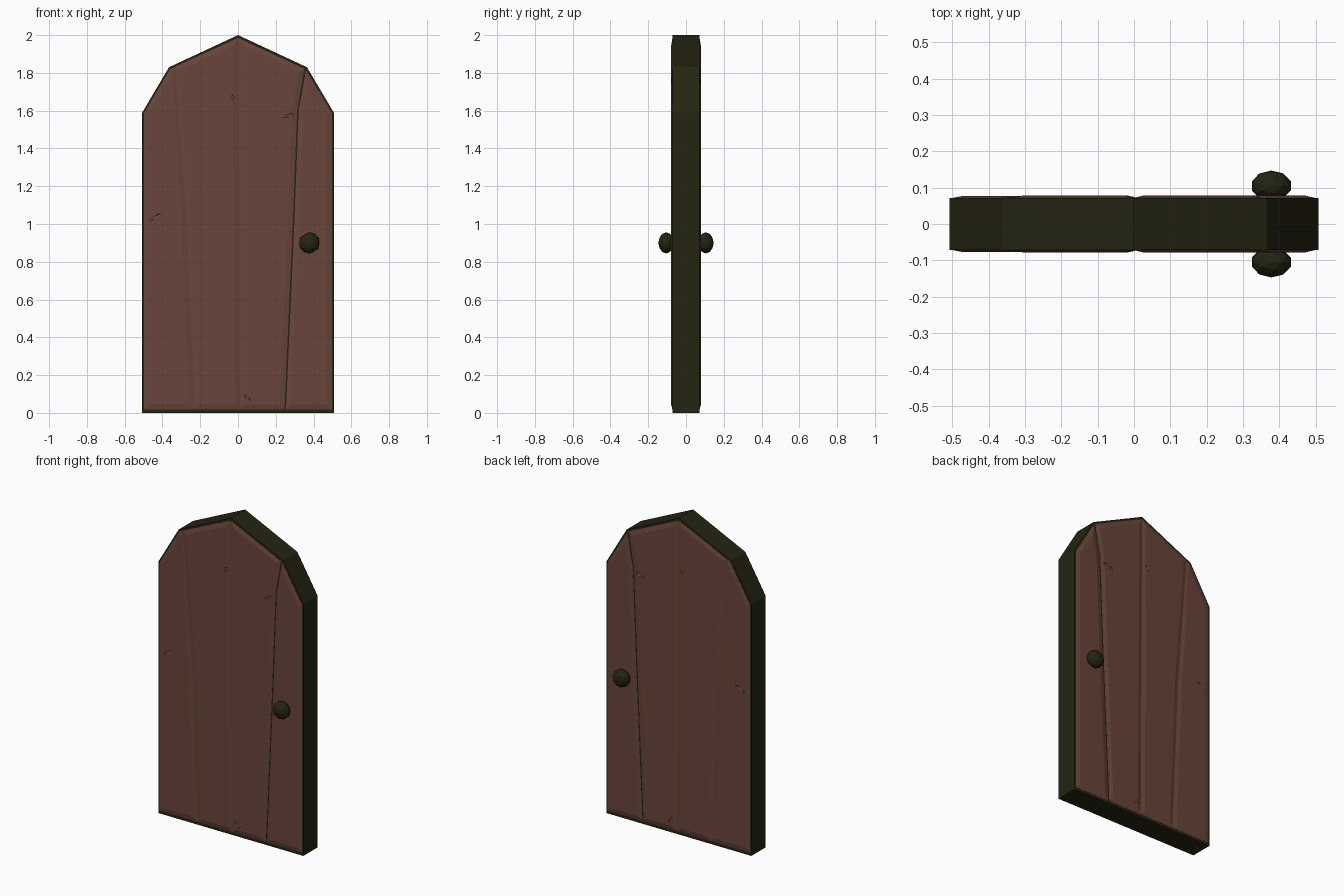
import bpy, bmesh, math
from mathutils import Vector, Matrix

if "Cube" in bpy.data.objects:
    bpy.data.objects.remove(bpy.data.objects["Cube"])


def material(name, rgb):
    m = bpy.data.materials.new(name)
    m.diffuse_color = (*rgb, 1)
    m.use_nodes = True
    m.node_tree.nodes["Principled BSDF"].inputs["Base Color"].default_value = m.diffuse_color
    return m


BROWN = material("warm brown wood", (0.140, 0.060, 0.042))
DARK = material("dark olive iron", (0.018, 0.018, 0.006))
HALF = 0.0715  # half thickness of the core


def finish(bm, name, mat):
    bmesh.ops.recalc_face_normals(bm, faces=bm.faces[:])
    me = bpy.data.meshes.new(name)
    bm.to_mesh(me)
    bm.free()
    ob = bpy.data.objects.new(name, me)
    bpy.context.collection.objects.link(ob)
    me.materials.append(mat)
    return ob


def prism(outline, y0, y1):
    """Extrude an (x, z) outline from y0 to y1; returns mesh and the y1 face."""
    bm = bmesh.new()
    face = bm.faces.new([bm.verts.new((x, y0, z)) for x, z in outline])
    geom = bmesh.ops.extrude_face_region(bm, geom=[face], use_keep_orig=True)["geom"]
    end = next(g for g in geom if isinstance(g, bmesh.types.BMFace))
    bmesh.ops.translate(bm, verts=end.verts[:], vec=(0, y1 - y0, 0))
    bmesh.ops.recalc_face_normals(bm, faces=bm.faces[:])
    return bm, end


# Core slab: its edges show as the dark rim
arch = [(0.507, 1.59), (0.365, 1.83), (0, 2.0), (-0.365, 1.83), (-0.507, 1.59)]
bm, _ = prism([(-0.507, 0), (0.507, 0)] + arch, -HALF, HALF)
finish(bm, "door_core", DARK)

# Small wedge nicks: x, z, length, angle in degrees
nicks = bmesh.new()
for x, z, length, angle in [(0.27, 1.575, 0.10, 12), (-0.03, 1.67, 0.05, 55),
                            (-0.44, 1.035, 0.11, 28), (0.05, 0.08, 0.06, -60),
                            (0.285, 0.96, 0.05, -25)]:
    pose = (Matrix.Translation((x, -0.0785, z)) @ Matrix.Rotation(math.radians(-angle), 4, 'Y')
            @ Matrix.Diagonal((length / 2, 0.005, 0.010, 1)))
    bmesh.ops.create_icosphere(nicks, subdivisions=1, radius=1, matrix=pose)
cutter = finish(nicks, "nick_cutter", BROWN)
cutter.hide_render = True
cutter.hide_viewport = False
cutter.display_type = 'WIRE'

# Four chamfered planks on the front, mirrored to the back
planks = {
    "plank_outer_left": ([(-0.497, 0.018), (-0.23, 0.018), (-0.27, 1.0), (-0.335, 1.832),
                          (-0.36, 1.82), (-0.497, 1.588)], 0.0052),
    "plank_inner_left": ([(-0.23, 0.018), (0.01, 0.018), (0, 1.985), (-0.335, 1.832),
                          (-0.27, 1.0)], 0.0058),
    "plank_inner_right": ([(0.01, 0.018), (0.246, 0.018), (0.29, 1.0), (0.313, 1.6),
                           (0.351, 1.822), (0, 1.985)], 0.0065),
    "plank_outer_right": ([(0.254, 0.018), (0.497, 0.018), (0.497, 1.588), (0.36, 1.816),
                           (0.321, 1.6), (0.298, 1.0)], 0.0062),
}
for name, (outline, rise) in planks.items():
    bm, face = prism(outline, -0.065, -HALF - 0.0005)
    bmesh.ops.inset_individual(bm, faces=[face], thickness=0.026, depth=rise, use_even_offset=True)
    ob = finish(bm, name, BROWN)
    cut = ob.modifiers.new("nicks", 'BOOLEAN')
    cut.object = cutter
    cut.operation = 'DIFFERENCE'
    cut.solver = 'EXACT'
    ob.modifiers.new("back", 'MIRROR').use_axis = (False, True, False)

# Flattened round knobs on both sides
for side, y in (("front", -0.105), ("back", 0.105)):
    bm = bmesh.new()
    pose = Matrix.Translation((0.378, y, 0.90)) @ Matrix.Diagonal((0.056, 0.042, 0.056, 1))
    bmesh.ops.create_icosphere(bm, subdivisions=2, radius=1, matrix=pose)
    finish(bm, side + "_knob", DARK)
